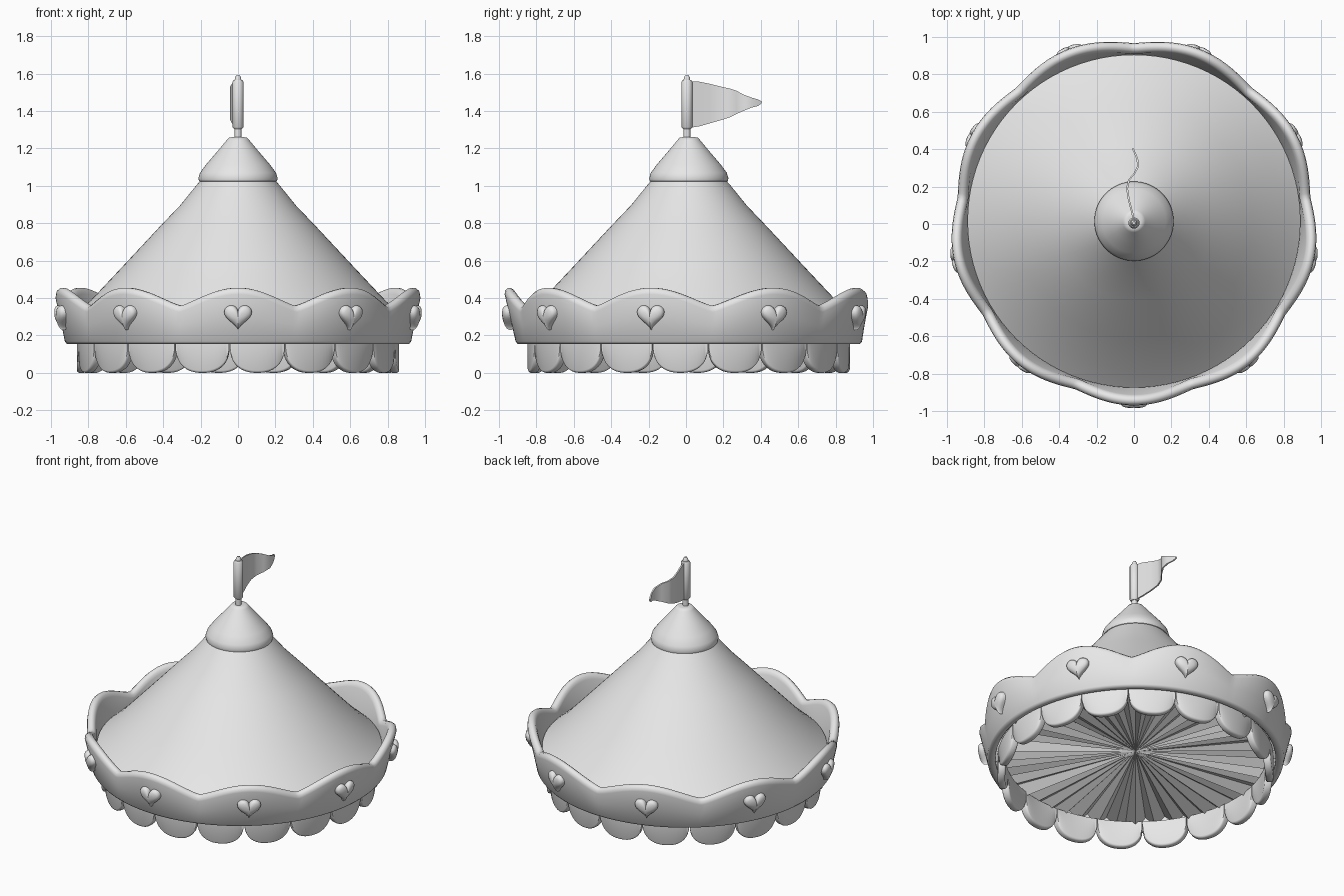
import bpy, bmesh, math, random
from mathutils import Matrix, Vector

if "Cube" in bpy.data.objects:
    bpy.data.objects.remove(bpy.data.objects["Cube"])

random.seed(4)
CY = 0.015            # canopy centre line in y
SCALLOPS, TILES = 9, 18

grey = bpy.data.materials.new("light_grey")
grey.diffuse_color = (0.8, 0.8, 0.8, 1)
grey.use_nodes = True
grey.node_tree.nodes["Principled BSDF"].inputs["Base Color"].default_value = grey.diffuse_color


def finish(name, bm, angle=40):
    bmesh.ops.remove_doubles(bm, verts=bm.verts, dist=1e-5)
    bmesh.ops.recalc_face_normals(bm, faces=bm.faces)
    me = bpy.data.meshes.new(name)
    bm.to_mesh(me)
    bm.free()
    ob = bpy.data.objects.new(name, me)
    bpy.context.collection.objects.link(ob)
    me.materials.append(grey)
    bpy.ops.object.select_all(action='DESELECT')
    ob.select_set(True)
    bpy.context.view_layer.objects.active = ob
    bpy.ops.object.shade_smooth_by_angle(angle=math.radians(angle))
    return ob


def loft(bm, rings, wrap=False, cap=True, closed=True):
    """Skin a list of point loops; wrap joins the last loop to the first."""
    vs = [[bm.verts.new(p) for p in r] for r in rings]
    n = len(vs[0])
    for i in range(len(vs) if wrap else len(vs) - 1):
        a, b = vs[i], vs[(i + 1) % len(vs)]
        for j in range(n if closed else n - 1):
            k = (j + 1) % n
            bm.faces.new((a[j], a[k], b[k], b[j]))
    if cap and not wrap:
        bm.faces.new(vs[0])
        bm.faces.new(vs[-1])


def polar(a, r, z, cy=CY):
    """Angle 0 is the front."""
    return (r * math.sin(a), cy - r * math.cos(a), z)


def lathe(name, profile, cy=CY, seg=72, cap=True):
    bm = bmesh.new()
    loft(bm, [[polar(2 * math.pi * i / seg, r, z, cy) for i in range(seg)]
              for r, z in profile], cap=cap)
    return finish(name, bm)


def warp(a):
    return a - math.radians(2.2) * math.sin(a)


# Canopy cone and its cap
lathe("canopy", [(0.89, 0.20), (0.89, 0.295), (0.79, 0.385), (0.63, 0.555), (0.42, 0.78),
                 (0.31, 0.895), (0.225, 1.0), (0.19, 1.04)], seg=96, cap=False)
lathe("canopy_cap", [(0.18, 1.03), (0.195, 1.02), (0.208, 1.025), (0.212, 1.04), (0.203, 1.07),
                     (0.17, 1.115), (0.11, 1.185), (0.06, 1.245), (0.05, 1.257),
                     (0.035, 1.26)])

# Pleated ceiling: a fan of folds meeting in the middle
bm = bmesh.new()
N = 90
hub = bm.verts.new((0, CY, 0.215))
rim = [bm.verts.new(polar(2 * math.pi * i / N, 0.88,
                          0.19 + (0.035 if i % 2 else -0.015) + random.uniform(-0.02, 0.02)))
       for i in range(N)]
for i in range(N):
    bm.faces.new((hub, rim[i], rim[(i + 1) % N]))
finish("pleated_ceiling", bm, 25)

# Scalloped crown: leaning wall with rounded top edge
bm = bmesh.new()
rings = []
for i in range(SCALLOPS * 32):
    a = 2 * math.pi * i / (SCALLOPS * 32)
    s = abs(math.cos(SCALLOPS * a / 2)) ** 1.25
    top = 0.36 + 0.095 * s
    ro = 0.952 + 0.033 * s
    ri = ro - 0.058
    prof = [(0.875, 0.165), (0.885, 0.155), (0.915, 0.155), (0.926, 0.168),
            (0.926 + (ro - 0.926) * 0.5, 0.168 + (top - 0.168) * 0.45),
            (ro, top - 0.035), (ro - 0.004, top - 0.013), (ro - 0.018, top - 0.001),
            (ro - 0.034, top), (ri + 0.008, top - 0.012), (ri, top - 0.032),
            (min(ri, 0.895), 0.29)]
    rings.append([polar(warp(a), r, z) for r, z in prof])
loft(bm, rings, wrap=True)
finish("scalloped_crown", bm, 50)

# Hanging rounded skirt tiles
R0, R1, TOP = 0.815, 0.862, 0.18
half = math.pi / TILES * 0.985
for k in range(TILES):
    mid = math.radians(7) + 2 * math.pi * k / TILES
    bm = bmesh.new()
    rings = []
    for i in range(21):
        u = math.sin(math.pi * (i / 20 - 0.5))
        zb = 0.135 - 0.135 * max(0, 1 - abs(u) ** 2.3) ** (1 / 2.3)
        e = 0.012
        sec = [(R0, TOP), (R1, TOP), (R1, zb + e), (R1 - 0.004, zb + 0.004), (R1 - e, zb),
               (R0 + e, zb), (R0 + 0.004, zb + 0.004), (R0, zb + e)]
        rings.append([polar(mid + u * half, r, z) for r, z in sec])
    loft(bm, rings)
    finish("skirt_tile", bm, 45)

# Puffy hearts, one per scallop
outline = []
for i in range(40):
    t = 2 * math.pi * i / 40
    outline.append((0.0046 * 16 * math.sin(t) ** 3,
                    0.0046 * (13 * math.cos(t) - 5 * math.cos(2 * t)
                              - 2 * math.cos(3 * t) - math.cos(4 * t)) + 0.012))
lean = math.atan2(0.06, 0.28)
for k in range(SCALLOPS):
    a = warp(2 * math.pi * k / SCALLOPS)
    place = (Matrix.Translation(Vector(polar(a, 0.952, 0.297)))
             @ Matrix.Rotation(a, 4, 'Z') @ Matrix.Rotation(lean, 4, 'X'))
    bm = bmesh.new()
    loft(bm, [[place @ Vector((x * s, -d, z * s)) for x, z in outline]
              for s, d in ((1, -0.025), (1, 0.014), (0.95, 0.024), (0.82, 0.033),
                           (0.5, 0.041), (0.15, 0.044))])
    finish("heart", bm, 50)

# Flag pole, sleeve and tip
lathe("flag_pole", [(0.018, 1.24), (0.018, 1.565), (0.016, 1.58), (0.008, 1.592)], cy=0.005, seg=20)
lathe("flag_sleeve", [(0.022, 1.305), (0.03, 1.315), (0.03, 1.555), (0.022, 1.567)],
      cy=0.005, seg=24)

# Waving pennant: (y, x, bottom z, top z)
spans = [(0.02, 0.0, 1.31, 1.56), (0.07, -0.012, 1.318, 1.557), (0.13, -0.028, 1.335, 1.545),
         (0.19, -0.037, 1.352, 1.53), (0.235, -0.027, 1.367, 1.52), (0.27, 0.002, 1.384, 1.508),
         (0.31, 0.023, 1.402, 1.487), (0.35, 0.017, 1.418, 1.472),
         (0.385, 0.002, 1.427, 1.462), (0.403, -0.006, 1.44, 1.452)]
bm = bmesh.new()
T = 0.005
loft(bm, [[(x - T, y, lo), (x + T, y, lo), (x + T, y, hi), (x - T, y, hi)]
          for y, x, lo, hi in spans])
finish("pennant", bm, 45)
